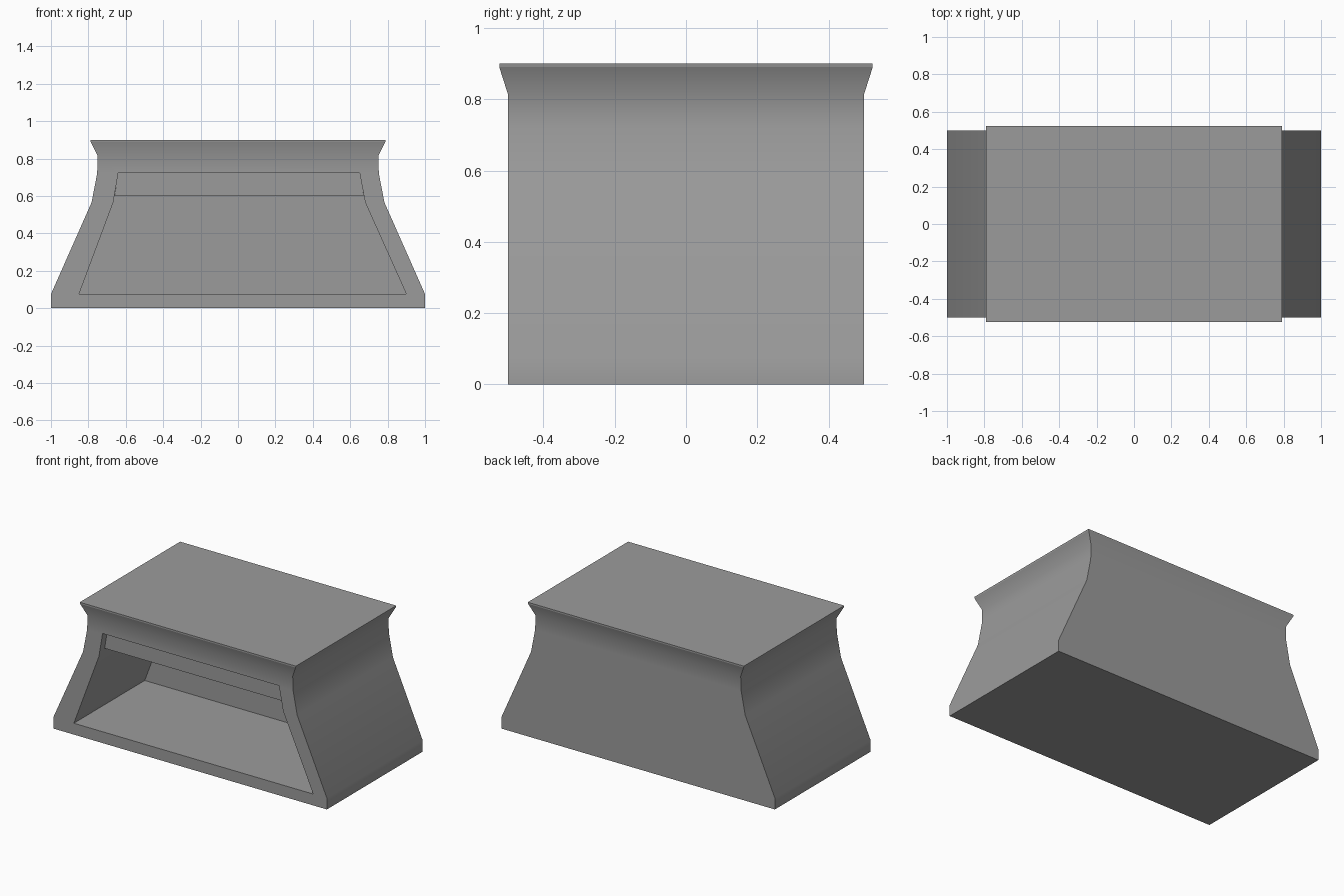
import bpy, bmesh

if "Cube" in bpy.data.objects:
    bpy.data.objects.remove(bpy.data.objects["Cube"])

# Dark grey shared by all parts
grey = bpy.data.materials.new("dark_grey")
grey.diffuse_color = (.33, .33, .33, 1)
grey.use_nodes = True
grey.node_tree.nodes["Principled BSDF"].inputs["Base Color"].default_value = grey.diffuse_color


def loft(name, rings):
    """Solid skinned through equal-length rings of points, capped at both ends."""
    bm = bmesh.new()
    loops = [[bm.verts.new(p) for p in ring] for ring in rings]
    n = len(loops[0])
    for a, b in zip(loops, loops[1:]):
        for i in range(n):
            j = (i + 1) % n
            bm.faces.new((a[i], a[j], b[j], b[i]))
    bm.faces.new(loops[0])
    bm.faces.new(loops[-1])
    bmesh.ops.recalc_face_normals(bm, faces=bm.faces)
    mesh = bpy.data.meshes.new(name)
    bm.to_mesh(mesh)
    bm.free()
    mesh.materials.append(grey)
    obj = bpy.data.objects.new(name, mesh)
    bpy.context.collection.objects.link(obj)
    return obj


def prism(name, outline, y0, y1):
    """Front (x, z) outline extruded from y0 to y1."""
    return loft(name, [[(x, y, z) for x, z in outline] for y in (y0, y1)])


# Flared body: (half width, half depth, height) per level
levels = [(1, .5, 0), (1, .5, .075), (.783, .5, .565), (.753, .5, .72),
          (.75, .5, .815), (.788, .524, .89), (.79, .524, .9)]
body = loft("body", [[(-x, -y, z), (x, -y, z), (x, y, z), (-x, y, z)]
                     for x, y, z in levels])

# Recess in the front, slightly lopsided
cutter = prism("recess_cutter",
               [(-.85, .075), (.9, .075), (.68, .565), (.65, .724),
                (-.64, .724), (-.667, .565)], -.7, .24)
cutter.hide_render = True
cutter.display_type = 'WIRE'

cut = body.modifiers.new("recess", 'BOOLEAN')
cut.operation = 'DIFFERENCE'
cut.solver = 'EXACT'
cut.object = cutter
bpy.context.view_layer.objects.active = body
body.select_set(True)
bpy.ops.object.modifier_apply(modifier=cut.name)
bpy.data.objects.remove(cutter)

# Crisp line under the top lip, smooth flare elsewhere
bpy.ops.object.shade_smooth_by_angle(angle=0.6)
bm = bmesh.new()
bm.from_mesh(body.data)
for e in bm.edges:
    if all(abs(v.co.z - .89) < .001 for v in e.verts):
        e.smooth = False
bm.to_mesh(body.data)
bm.free()

# Set-back lintel closing the upper part of the recess
prism("lintel", [(-.66, .602), (.673, .602), (.65, .724), (-.64, .724)], -.45, .24)
